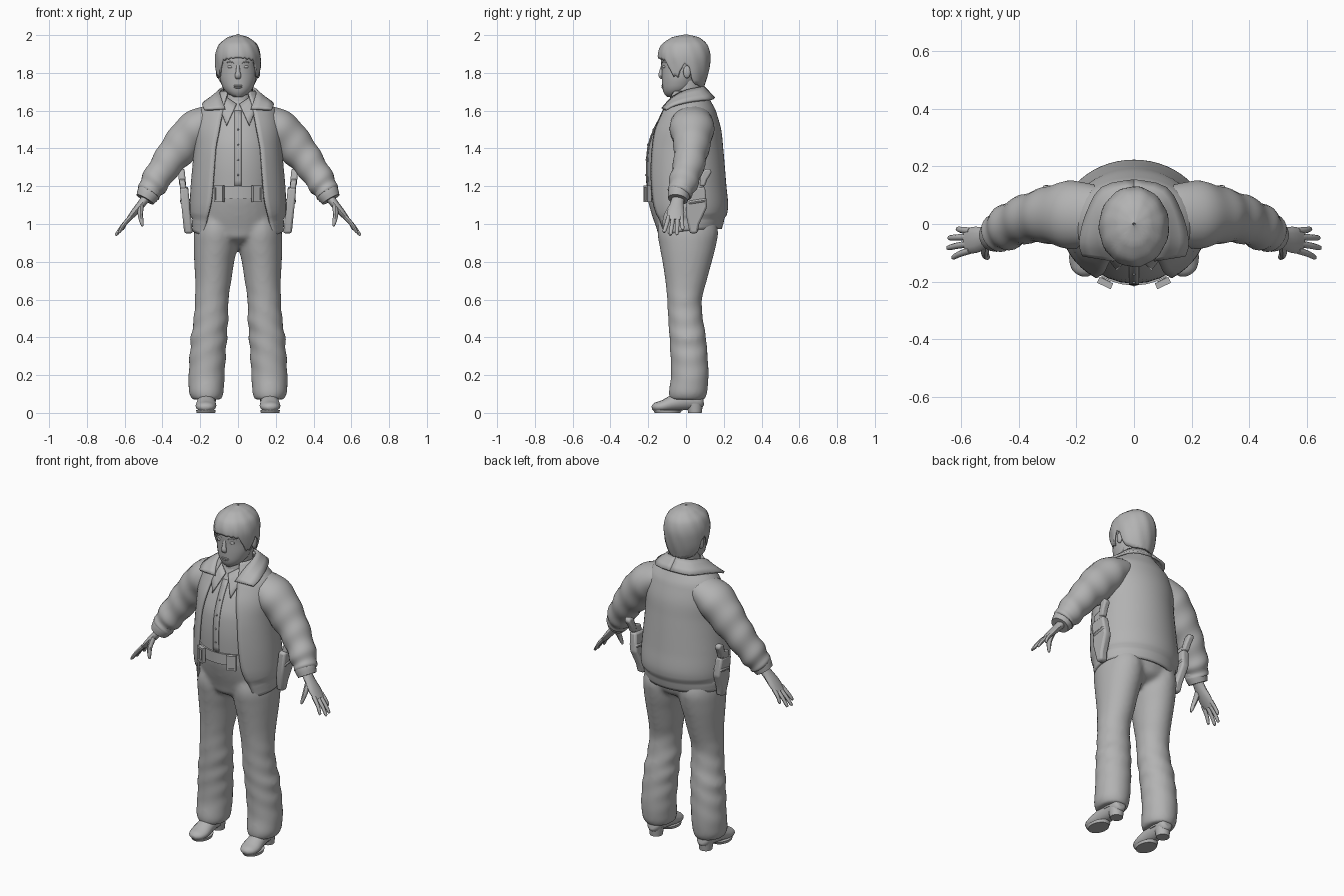
import bpy, bmesh, math
from mathutils import Vector

# The whole figure is one plain grey
GREY = bpy.data.materials.new("plain grey")
GREY.diffuse_color = (0.45, 0.45, 0.45, 1)

def at(rows, k):
    """Smooth interpolation of rows keyed by their first value."""
    i = 0
    while i < len(rows) - 2 and k > rows[i + 1][0]:
        i += 1
    a, b = rows[i], rows[i + 1]
    p, n = rows[max(i - 1, 0)], rows[min(i + 2, len(rows) - 1)]
    t = min(max((k - a[0]) / (b[0] - a[0]), 0), 1)
    return [0.5 * (2 * q + (r - o) * t + (2 * o - 5 * q + 4 * r - s) * t * t
                   + (3 * q - o - 3 * r + s) * t ** 3)
            for o, q, r, s in zip(p[1:], a[1:], b[1:], n[1:])]

def finish(name, bm, mirror=False, thick=0):
    bmesh.ops.recalc_face_normals(bm, faces=bm.faces)
    me = bpy.data.meshes.new(name)
    bm.to_mesh(me)
    bm.free()
    me.materials.append(GREY)
    ob = bpy.data.objects.new(name, me)
    bpy.context.collection.objects.link(ob)
    if thick:
        s = ob.modifiers.new("thickness", 'SOLIDIFY')
        s.thickness, s.offset = thick, 0
    if mirror:
        ob.modifiers.new("mirror", 'MIRROR')
    return ob

def grid(name, f, nu, nv, closed=True, mirror=False, thick=0):
    """Surface f(u, v), u and v in 0..1; closed ones wrap in u and get caps."""
    bm = bmesh.new()
    cols = nu if closed else nu + 1
    vs = [[bm.verts.new(f(i / nu, j / nv)) for i in range(cols)] for j in range(nv + 1)]
    for j in range(nv):
        for i in range(nu):
            k = (i + 1) % cols
            bm.faces.new((vs[j][i], vs[j][k], vs[j + 1][k], vs[j + 1][i]))
    if closed and not thick:
        bm.faces.new(vs[0])
        bm.faces.new(vs[-1])
    return finish(name, bm, mirror, thick)

def ring(row, a, z):
    """Point of an oval section (cx, rx, front y, back y); angle 0 is the front."""
    cx, rx, yf, yb = row
    return (cx + rx * math.sin(a), (yf + yb) / 2 - (yb - yf) / 2 * math.cos(a), z)

def column(name, rows, nu=28, nv=20, mirror=False, fold=0):
    z0, z1 = rows[0][0], rows[-1][0]
    def f(u, v):
        z = z0 + (z1 - z0) * v
        cx, rx, yf, yb = at(rows, z)
        a = u * 2 * math.pi
        w = fold * math.sin(z * 60 + 3 * math.sin(a)) * max(0, 1 - abs(z - 0.4) / 0.3)
        return ring((cx, rx + w, yf - w / 3, yb + w / 3), a, z)
    return grid(name, f, nu, nv, True, mirror)

def tube(name, pts, nu=10, nv=10, ref=(0, 1, 0), mirror=True, fold=0):
    """Sweep along (x, y, z, radius along ref, radius across)."""
    rows = [(i, *p) for i, p in enumerate(pts)]
    top, ref = len(pts) - 1, Vector(ref)
    def f(u, v):
        c = at(rows, v * top)
        t = (Vector(at(rows, v * top + .05)[:3]) - Vector(at(rows, v * top - .05)[:3])).normalized()
        s = (ref - t * ref.dot(t)).normalized()
        a = u * 2 * math.pi
        w = 1 + fold * v * math.sin(v * 34 + 1.2 * math.sin(a))
        return (Vector(c[:3]) + s * math.cos(a) * max(c[3], .001) * w
                + t.cross(s) * math.sin(a) * max(c[4], .001) * w)
    return grid(name, f, nu, nv, True, mirror)

def patch(name, a, b, thick, nu=12, nv=3):
    """Mirrored sheet between two edges."""
    ra, rb = ([(i, *p) for i, p in enumerate(e)] for e in (a, b))
    n = len(a) - 1
    return grid(name, lambda u, v: Vector(at(ra, u * n)).lerp(Vector(at(rb, u * n)), v),
                nu, nv, False, True, thick)

def ball(name, loc, size, mirror=True):
    bm = bmesh.new()
    bmesh.ops.create_uvsphere(bm, u_segments=14, v_segments=8, radius=1)
    for v in bm.verts:
        v.co = Vector(loc) + Vector(p * q for p, q in zip(v.co, size))
    return finish(name, bm, mirror)

def plate(name, poly, x, width):
    """Side-view outline (y, z) given a width in x, leaning out with height."""
    bm = bmesh.new()
    lean = lambda z: x + 0.1 * (z - 1.1)
    l, r = ([bm.verts.new((lean(z) + d, y, z)) for y, z in poly] for d in (-width / 2, width / 2))
    bm.faces.new(l)
    bm.faces.new(r)
    for i in range(len(poly)):
        k = (i + 1) % len(poly)
        bm.faces.new((l[i], l[k], r[k], r[i]))
    ob = finish(name, bm)
    b = ob.modifiers.new("bevel", 'BEVEL')
    b.width, b.segments = width * 0.25, 2
    ob.modifiers.new("mirror", 'MIRROR')

def box(name, loc, size, turn=0):
    bm = bmesh.new()
    bmesh.ops.create_cube(bm, size=1)
    c, s = math.cos(turn), math.sin(turn)
    for v in bm.verts:
        x, y, z = (p * q for p, q in zip(v.co, size))
        v.co = Vector(loc) + Vector((x * c - y * s, x * s + y * c, z))
    return finish(name, bm, True)

# Head, neck and face
column("head", [(1.672, 0, .02, -.1, -.05), (1.69, 0, .055, -.116, 0), (1.72, 0, .08, -.125, .04),
                (1.77, 0, .097, -.128, .07), (1.83, 0, .102, -.13, .1), (1.88, 0, .105, -.132, .11),
                (1.94, 0, .088, -.11, .095), (1.98, 0, .04, -.05, .05)])
column("neck", [(1.58, 0, .085, -.09, .09), (1.66, 0, .078, -.085, .085), (1.76, 0, .08, -.07, .09)], nv=6)
tube("nose", [(0, -.124, 1.84, .009, .008), (0, -.131, 1.81, .011, .01), (0, -.134, 1.785, .017, .012),
              (0, -.126, 1.77, .012, .006)], ref=(1, 0, 0), mirror=False)
ball("upper_lip", (0, -.123, 1.732), (.026, .008, .005), False)
ball("lower_lip", (0, -.121, 1.723), (.022, .009, .006), False)
ball("eye", (.04, -.116, 1.832), (.017, .009, .008))
tube("eyebrow", [(.02, -.127, 1.853, .004, .004), (.042, -.121, 1.859, .004, .004),
                 (.064, -.107, 1.853, .002, .002)], ref=(0, 0, 1), nv=6)
ball("ear", (.106, .005, 1.805), (.012, .02, .034))

# Short hair with a fringe, sideburns and nape
hair = [(1.7, 0, .08, -.09, .085), (1.78, 0, .108, -.12, .108), (1.85, 0, .116, -.138, .122),
        (1.9, 0, .114, -.143, .124), (1.95, 0, .096, -.122, .108), (1.985, 0, .052, -.07, .065), (2, 0, .003, -.004, .004)]
hairline = [(0, 1.88), (30, 1.873), (45, 1.86), (58, 1.79), (74, 1.785), (86, 1.84), (100, 1.835), (112, 1.75), (180, 1.715)]
def hair_point(u, v):
    a = u * 2 * math.pi
    d = math.degrees(min(a, 2 * math.pi - a))
    low = at(hairline, d)[0] + .007 * math.sin(d * .5)
    z = low + (2 - low) * math.sin(v * math.pi / 2)
    cx, rx, yf, yb = at(hair, z)
    w = 1 + .012 * math.sin(a * 11 + z * 30)
    return ring((cx, rx * w, yf * w, yb * w), a, z)
grid("hair", hair_point, 60, 18, True, False, .01)

# Shirt with long pointed collar, placket and buttons
shirt = [(1.12, 0, .208, -.2, .185), (1.3, 0, .208, -.207, .18), (1.42, 0, .2, -.197, .175),
         (1.5, 0, .185, -.168, .16), (1.56, 0, .16, -.137, .14), (1.62, 0, .115, -.1, .11), (1.67, 0, .08, -.08, .09)]
column("shirt", shirt)
patch("shirt_collar", [(.078, .01, 1.69), (.06, -.065, 1.67), (.008, -.105, 1.635)],
      [(.095, -.02, 1.66), (.09, -.11, 1.6), (.06, -.158, 1.52)], .008)
levels = [1.6 - .05 * i for i in range(9)]
patch("shirt_placket", [(0, at(shirt, z)[2] - .003, z) for z in levels],
      [(.018, at(shirt, z)[2] - .002, z) for z in levels], .006, nv=1)
for z in (1.5, 1.42, 1.34, 1.26):
    ball("shirt_button", (0, at(shirt, z)[2] - .006, z), (.005, .004, .005), False)

# Open jacket: body with hem band, turned-down collar, sleeves and cuffs
coat = [(.93, 0, .235, -.172, .178), (.98, 0, .236, -.18, .185), (1.015, 0, .238, -.188, .195), (1.03, 0, .236, -.192, .195),
        (1.045, 0, .247, -.199, .21), (1.1, 0, .25, -.209, .217), (1.2, 0, .245, -.214, .208), (1.3, 0, .236, -.214, .2),
        (1.4, 0, .228, -.205, .191), (1.5, 0, .225, -.178, .18), (1.6, 0, .2, -.13, .152), (1.65, 0, .145, -.1, .125),
        (1.7, 0, .086, -.085, .1)]
opening = [(.93, .182), (1.13, .14), (1.4, .118), (1.55, .09), (1.62, .075), (1.7, .055)]
def coat_point(u, v):
    low = .975 - .035 * abs(2 * u - 1) ** 3
    z = low + (1.7 - low) * v
    row = at(coat, z)
    a0 = math.asin(min(.95, at(opening, z)[0] / row[1]))
    return ring(row, a0 + u * (2 * math.pi - 2 * a0), z)
grid("jacket_body", coat_point, 44, 48, False, False, .012)
patch("jacket_collar", [(0, .092, 1.725), (.07, .07, 1.72), (.096, 0, 1.705), (.09, -.07, 1.67), (.068, -.125, 1.61)],
      [(0, .15, 1.665), (.11, .125, 1.66), (.165, .03, 1.65), (.188, -.06, 1.63), (.178, -.108, 1.605)], .014)
tube("sleeve", [(.12, .03, 1.565, .1, .07), (.215, .032, 1.51, .118, .1), (.3, .03, 1.415, .097, .1),
                (.38, .015, 1.315, .083, .083), (.445, -.015, 1.215, .076, .074), (.475, -.035, 1.16, .062, .06)],
     22, 48, fold=.065)
tube("cuff", [(.462, -.03, 1.185, .06, .062), (.475, -.037, 1.16, .06, .062), (.492, -.043, 1.13, .053, .052)], 18, 6)

# Hands
tube("palm", [(.47, -.035, 1.16, .032, .026), (.51, -.048, 1.108, .036, .022), (.55, -.055, 1.06, .046, .018),
              (.583, -.058, 1.02, .042, .012)], 12, 8)
for y0, y1, x, z in ((-.092, -.115, .63, .955), (-.068, -.082, .647, .94), (-.045, -.048, .643, .943), (-.024, -.018, .615, .968)):
    tube("finger", [(.568, y0, 1.038, .012, .012), ((.568 + x) / 2 + .005, (y0 + y1) / 2, (1.038 + z) / 2, .011, .01),
                    (x - .005, y1, z + .007, .009, .008), (x, y1, z, .004, .004)], 8, 8)
tube("thumb", [(.515, -.07, 1.095, .018, .016), (.517, -.1, 1.05, .015, .014), (.51, -.114, 1.01, .011, .011),
               (.505, -.118, .988, .005, .005)], 8, 8)

# Trousers: seat and legs fused into one smooth garment
seat = column("trousers", [(.875, 0, .03, -.05, .06), (.92, 0, .16, -.135, .145), (.97, 0, .21, -.155, .168),
                           (1.05, 0, .222, -.182, .185), (1.14, 0, .214, -.205, .19), (1.18, 0, .209, -.206, .188)])
leg = column("trouser_leg", [(.07, .165, .078, -.085, .1), (.1, .168, .092, -.092, .112), (.2, .166, .096, -.08, .12),
                             (.4, .154, .096, -.088, .107), (.5, .143, .092, -.095, .09), (.6, .139, .089, -.1, .085),
                             (.7, .131, .096, -.11, .11), (.8, .126, .106, -.125, .137), (.88, .119, .116, -.14, .158),
                             (.96, .117, .115, -.152, .17), (1.05, .11, .1, -.14, .15)], 32, 60, True, fold=.005)
bpy.ops.object.select_all(action='DESELECT')
leg.select_set(True)
bpy.context.view_layer.objects.active = leg
bpy.ops.object.modifier_apply(modifier="mirror")
seat.select_set(True)
bpy.context.view_layer.objects.active = seat
bpy.ops.object.join()
fuse = seat.modifiers.new("fuse", 'REMESH')
fuse.mode, fuse.voxel_size, fuse.use_smooth_shade = 'VOXEL', .012, True
even = seat.modifiers.new("even", 'SMOOTH')
even.factor, even.iterations = .5, 8

# Belt with two clasps
column("belt", [(1.135, 0, .217, -.211, .192), (1.2, 0, .213, -.213, .19)], 36, 2)
box("clasp_bar", (.1, -.205, 1.198), (.052, .022, .012), .45)
box("clasp_bar", (.1, -.205, 1.122), (.052, .022, .012), .45)
for d in (-.021, .021):
    box("clasp_side", (.1 + d * .9, -.205 + d * .43, 1.16), (.01, .022, .08), .45)
box("clasp_inset", (.1, -.2, 1.16), (.036, .018, .07), .45)

# Holsters and pistols on the hips
plate("holster", [(.005, 1.19), (.1, 1.2), (.112, 1.09), (.07, 1.0), (.06, .95), (.02, .95), (.0, 1.05)], .277, .045)
plate("holster_strap", [(.01, 1.1), (.108, 1.115), (.106, 1.14), (.01, 1.125)], .277, .054)
plate("pistol_frame", [(.02, 1.17), (.09, 1.17), (.1, 1.225), (.07, 1.24), (.025, 1.225)], .282, .03)
plate("pistol_grip", [(.07, 1.2), (.1, 1.2), (.112, 1.235), (.137, 1.275), (.125, 1.295), (.09, 1.285), (.075, 1.24)], .282, .036)

# Shoes
tube("shoe", [(.165, .092, .07, .02, .02), (.165, .075, .068, .04, .045), (.166, .01, .068, .045, .052), (.168, -.06, .054, .05, .044),
              (.17, -.12, .036, .055, .032), (.172, -.162, .03, .042, .024), (.173, -.18, .026, .015, .01)], 16, 18, ref=(1, 0, 0))
column("shoe_ankle", [(.06, .165, .048, -.06, .085), (.14, .165, .05, -.045, .08)], 18, 3, True)
column("shoe_heel", [(0, .165, .036, .012, .083), (.05, .165, .042, .0, .09)], 18, 2, True)
column("shoe_sole", [(0, .17, .05, -.165, -.03), (.016, .17, .053, -.175, -.02)], 18, 2, True)

# Smooth shading with sharp edges kept
for ob in bpy.context.scene.objects:
    ob.select_set(True)
    bpy.context.view_layer.objects.active = ob
bpy.ops.object.shade_smooth_by_angle(angle=math.radians(45))
